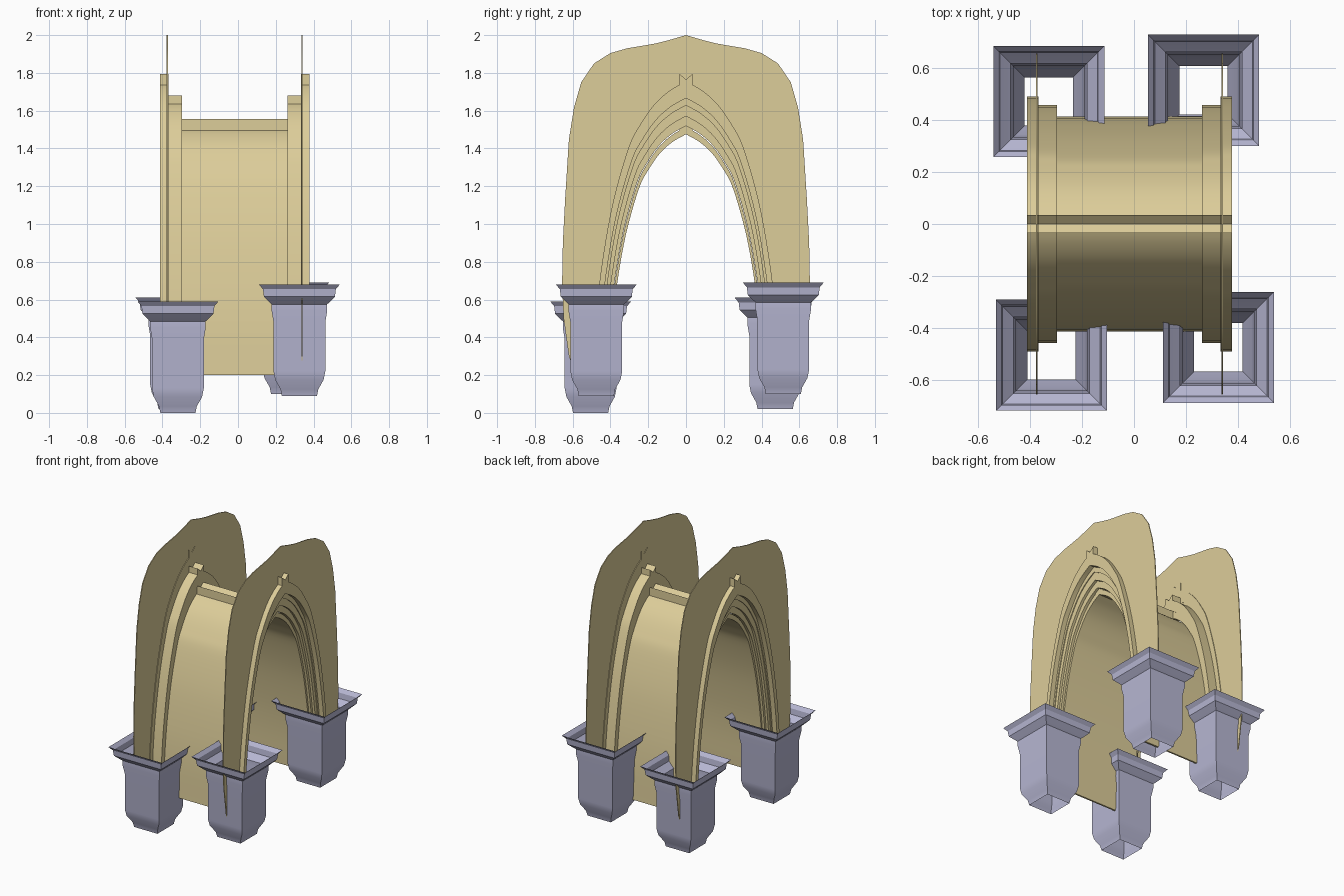
import bpy, bmesh, math
from mathutils import Vector

if "Cube" in bpy.data.objects:
    bpy.data.objects.remove(bpy.data.objects["Cube"])


def material(name, rgb):
    m = bpy.data.materials.new(name)
    m.diffuse_color = (*rgb, 1)
    m.use_nodes = True
    m.node_tree.nodes["Principled BSDF"].inputs["Base Color"].default_value = m.diffuse_color
    return m


SAND = material("sandstone", (0.72, 0.61, 0.32))
LILAC = material("lilac_stone", (0.48, 0.48, 0.66))
CX = -0.0175      # middle of the vault along x
BASE = 0.2        # springing height; all arch curves scale about it

# Half of the pointed intrados (y, z), springing to apex
HALF = [(.402, .2), (.39, .45), (.365, .68), (.318, .945), (.25, 1.185),
        (.2, 1.285), (.137, 1.375), (.07, 1.435), (0, 1.475)]


def smooth(points, n=5):
    """Catmull-Rom interpolation through the points."""
    p = [Vector(q) for q in points]
    p = [2 * p[0] - p[1]] + p + [2 * p[-1] - p[-2]]
    out = []
    for a, b, c, d in zip(p, p[1:], p[2:], p[3:]):
        for i in range(n):
            t = i / n
            out.append(0.5 * (2 * b + (c - a) * t + (2 * a - 5 * b + 4 * c - d) * t ** 2
                              + (3 * b - a - 3 * c + d) * t ** 3))
    return out + [p[-2]]


CURVE = smooth(HALF)


def both_sides(half):
    return half + [(-y, z) for y, z in reversed(half[:-1])]


def arch(s, prong=0):
    """Whole arch curve at scale s, with an optional notched crest."""
    half = [(y * s, BASE + (z - BASE) * s) for y, z in CURVE]
    if prong:
        k = next(i for i, q in enumerate(half) if q[0] < .035)
        (y0, z0), (y1, z1) = half[k - 1], half[k]
        z = z0 + (z1 - z0) * (y0 - .035) / (y0 - y1)
        half = half[:k] + [(.035, z), (.035, prong), (0, prong - .03)]
    return both_sides(half)


def finish(bm, name, mat):
    bmesh.ops.recalc_face_normals(bm, faces=bm.faces)
    mesh = bpy.data.meshes.new(name)
    bm.to_mesh(mesh)
    bm.free()
    mesh.materials.append(mat)
    ob = bpy.data.objects.new(name, mesh)
    bpy.context.collection.objects.link(ob)
    bpy.ops.object.select_all(action='DESELECT')
    ob.select_set(True)
    bpy.context.view_layer.objects.active = ob
    bpy.ops.object.shade_smooth_by_angle(angle=math.radians(30))
    return ob


def slab(name, outer, inner, x0, x1):
    """Extrude the area between two arch curves from x0 to x1."""
    bm = bmesh.new()
    vs = [bm.verts.new((x0, y, z)) for y, z in outer + inner[::-1]]
    f = bm.faces.new(vs)
    r = bmesh.ops.extrude_face_region(bm, geom=[f])
    new = [v for v in r["geom"] if isinstance(v, bmesh.types.BMVert)]
    bmesh.ops.translate(bm, verts=new, vec=(x1 - x0, 0, 0))
    finish(bm, name, SAND)


# Vault shell with a ridge along the crown
slab("vault", arch(1.03, 1.555), arch(1.0), CX - .315, CX + .315)

# Wall sheet outline (y, z), foot to peak
WALL = both_sides([(.585, .2), (.62, .3), (.648, .5), (.656, .68), (.652, .9), (.64, 1.13),
                   (.62, 1.447), (.593, 1.617), (.555, 1.75), (.487, 1.85), (.4, 1.905),
                   (.312, 1.93), (.164, 1.955), (.085, 1.975), (0, 2.0)])

# Stepped mouldings and wall sheet at each end
for side, d in (("left", -1), ("right", 1)):
    slab(side + "_outer_moulding", arch(1.22, 1.795), arch(1.15), CX + d * .35, CX + d * .395)
    slab(side + "_middle_moulding", arch(1.14, 1.68), arch(1.075), CX + d * .28, CX + d * .35)
    slab(side + "_inner_moulding", arch(1.08), arch(1.035), CX + d * .285, CX + d * .332)
    slab(side + "_wall_sheet", WALL, arch(1.12), CX + d * .354, CX + d * .36)

# Hollow square corbels, open at top and bottom: (half width, height)
PROFILE = [(.093, 0), (.1, .035), (.128, .085), (.137, .13), (.137, .39), (.147, .45),
           (.147, .485), (.158, .495), (.188, .525), (.193, .565), (.214, .59)]


def corbel(name, cx, cy, z0):
    bm = bmesh.new()
    rings = [[bm.verts.new((cx + sx * w, cy + sy * w, z0 + z))
              for sx, sy in ((-1, -1), (1, -1), (1, 1), (-1, 1))] for w, z in PROFILE]
    for a, b in zip(rings, rings[1:]):
        for i in range(4):
            j = (i + 1) % 4
            bm.faces.new((a[i], a[j], b[j], b[i]))
    finish(bm, name, LILAC)


corbel("front_left_corbel", -.318, -.505, 0)
corbel("front_right_corbel", .325, -.475, .09)
corbel("back_left_corbel", -.328, .472, .02)
corbel("back_right_corbel", .268, .515, .1)
